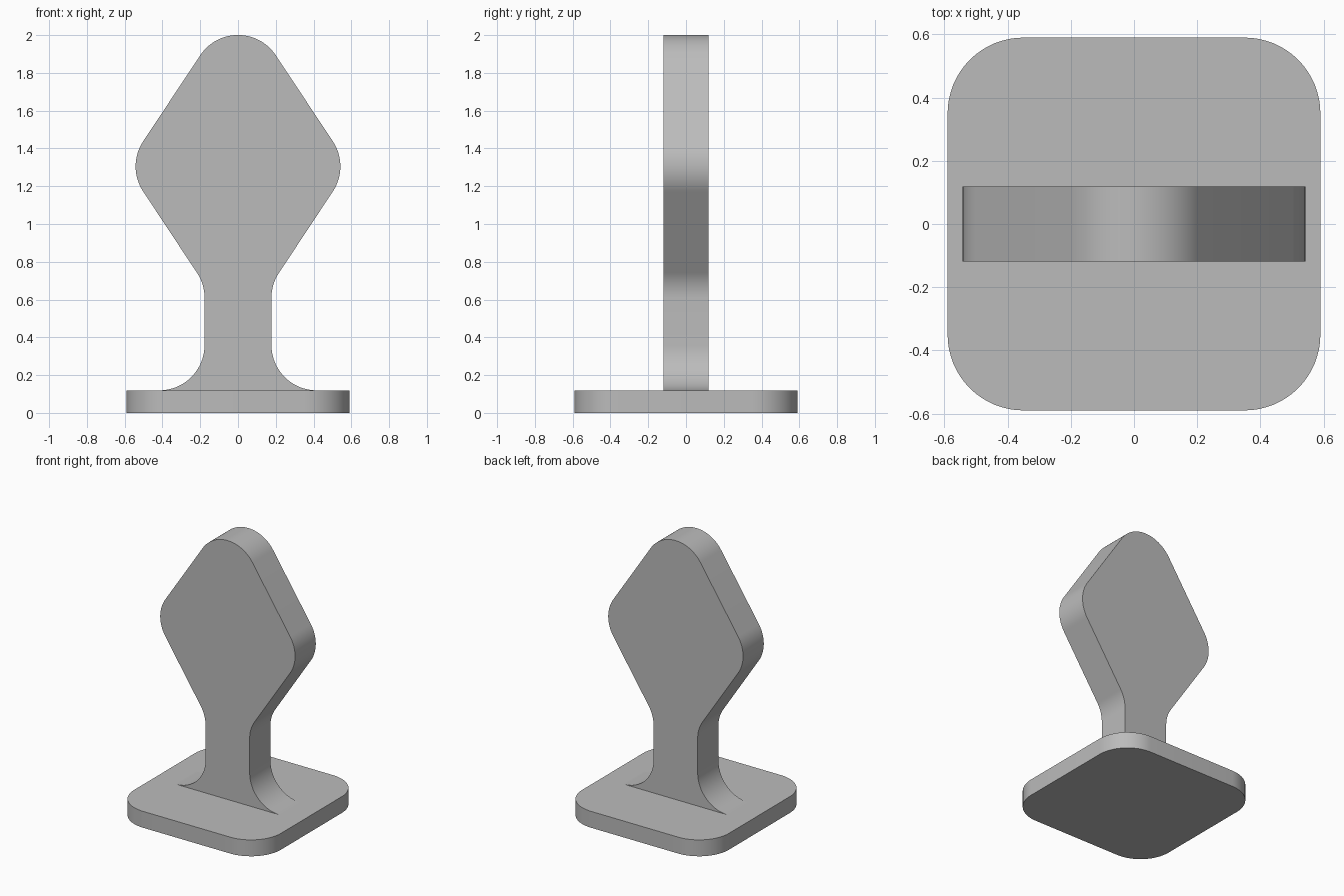
import bpy, bmesh, math
from mathutils import Vector

cube = bpy.data.objects.get("Cube")
if cube:
    bpy.data.objects.remove(cube, do_unlink=True)

HALF = 0.59      # half width of the base and of the unrounded diamond
THICK = 0.119    # base height and half thickness of the upright
RADIUS = 0.24    # shared corner rounding
STEM = 0.177     # half width of the stem

grey = bpy.data.materials.new("plain grey")
grey.use_nodes = True
grey.diffuse_color = (0.5, 0.5, 0.5, 1)
grey.node_tree.nodes["Principled BSDF"].inputs["Base Color"].default_value = grey.diffuse_color


def fillet(before, corner, after, radius, steps=16):
    """Arc of points that rounds a corner between two straight edges."""
    p = Vector(corner)
    a = (Vector(before) - p).normalized()
    b = (Vector(after) - p).normalized()
    half = a.angle(b) / 2
    centre = p + (a + b).normalized() * radius / math.sin(half)
    start = p + a * radius / math.tan(half) - centre
    end = p + b * radius / math.tan(half) - centre
    sweep = math.pi - 2 * half
    return [centre + (start * math.sin(sweep * (1 - i / steps))
                      + end * math.sin(sweep * i / steps)) / math.sin(sweep)
            for i in range(steps + 1)]


def rounded(points):
    """Round every corner of a closed outline."""
    n = len(points)
    return [q for i in range(n)
            for q in fillet(points[i - 1], points[i], points[(i + 1) % n], RADIUS)]


def extrude(name, outline, place, direction):
    """Solid from a flat outline, pushed along a direction."""
    bm = bmesh.new()
    face = bm.faces.new([bm.verts.new(place(p)) for p in outline])
    result = bmesh.ops.extrude_face_region(bm, geom=[face], use_keep_orig=True)
    moved = [v for v in result["geom"] if isinstance(v, bmesh.types.BMVert)]
    bmesh.ops.translate(bm, verts=moved, vec=direction)
    bmesh.ops.recalc_face_normals(bm, faces=bm.faces)
    mesh = bpy.data.meshes.new(name)
    bm.to_mesh(mesh)
    bm.free()
    mesh.materials.append(grey)
    obj = bpy.data.objects.new(name, mesh)
    bpy.context.collection.objects.link(obj)
    bpy.ops.object.select_all(action="DESELECT")
    obj.select_set(True)
    bpy.context.view_layer.objects.active = obj
    bpy.ops.object.shade_smooth_by_angle(angle=math.radians(30))
    return obj


# Rounded square base
square = [(-HALF, -HALF), (HALF, -HALF), (HALF, HALF), (-HALF, HALF)]
extrude("base", rounded(square), lambda p: (p.x, p.y, 0), (0, 0, THICK))

# Diamond head on a flared stem: right half outline, then mirrored
foot = (STEM + RADIUS, THICK)
inner = (STEM, THICK)
side = (HALF, 1.305)
slope = math.radians(33.5)
tip = (0, 2 - RADIUS + RADIUS / math.sin(slope))
neck = (STEM, side[1] - (HALF - STEM) / math.tan(slope))
mirror_side = (-HALF, side[1])

right = (fillet(foot, inner, neck, RADIUS)
         + fillet(inner, neck, side, RADIUS)
         + fillet(neck, side, tip, RADIUS))
top = fillet(side, tip, mirror_side, RADIUS, 32)
left = [Vector((-p.x, p.y)) for p in reversed(right)]
extrude("diamond_upright", right + top + left,
        lambda p: (p.x, -THICK, p.y), (0, 2 * THICK, 0))
